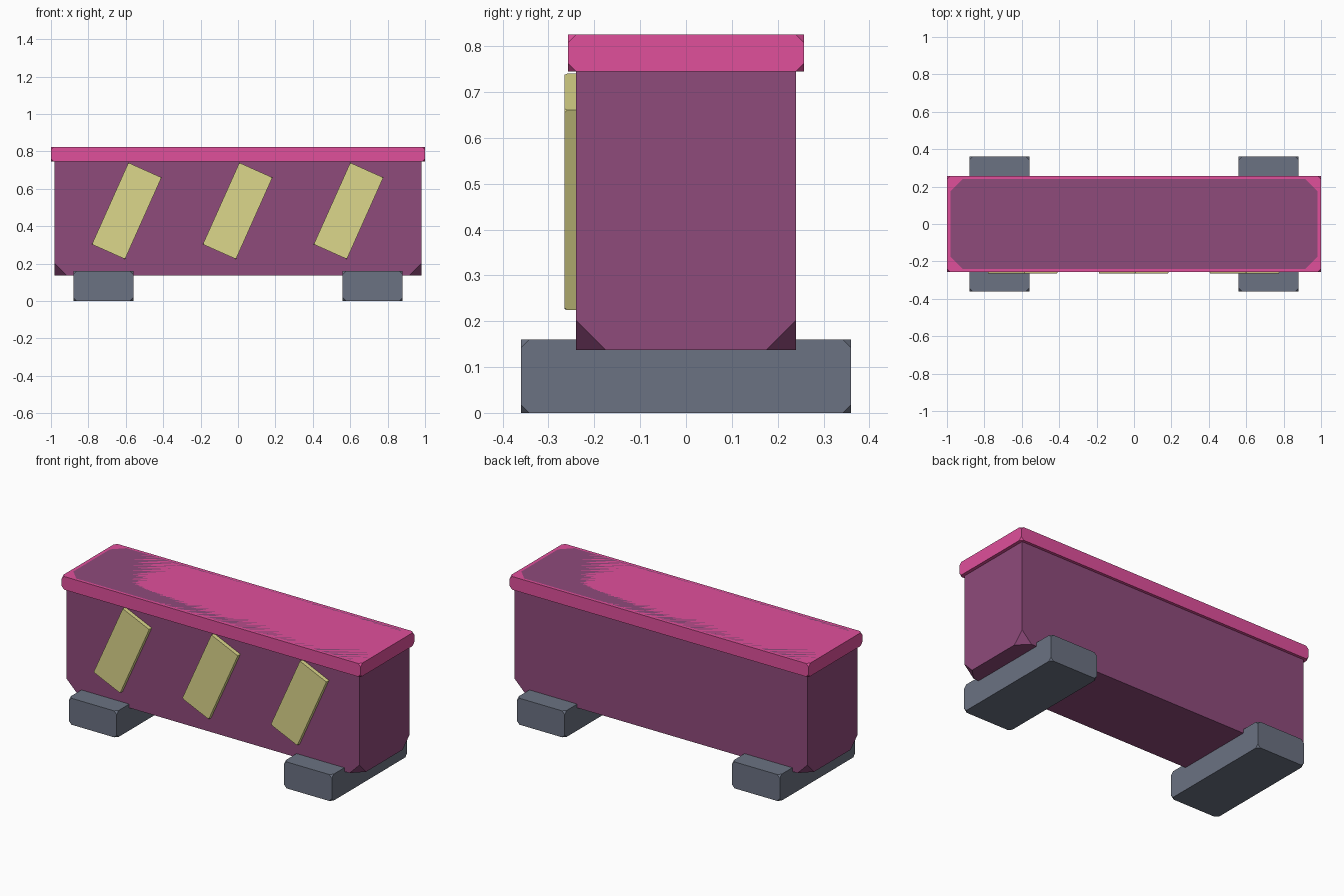
import bpy, bmesh
from math import radians
from mathutils import Matrix, Vector

if "Cube" in bpy.data.objects:
    bpy.data.objects.remove(bpy.data.objects["Cube"])


def material(name, rgb):
    m = bpy.data.materials.new(name)
    m.diffuse_color = (*rgb, 1)
    m.use_nodes = True
    m.node_tree.nodes["Principled BSDF"].inputs["Base Color"].default_value = m.diffuse_color
    return m


PURPLE = material("purple", (0.275, 0.069, 0.198))
PINK = material("pink", (0.745, 0.08, 0.33))
YELLOW = material("yellow", (0.72, 0.68, 0.26))
GREY = material("slate", (0.147, 0.168, 0.223))


def cut_box(name, center, size, cut, mat, tilt=0):
    """Box whose eight corners are sliced off; edges stay sharp."""
    half = Vector(size) / 2
    bm = bmesh.new()
    for sx in (-1, 1):
        for sy in (-1, 1):
            for sz in (-1, 1):
                sign = (sx, sy, sz)
                for axis in range(3):
                    p = Vector([s * h for s, h in zip(sign, half)])
                    p[axis] -= sign[axis] * cut
                    bm.verts.new(p)
    bmesh.ops.convex_hull(bm, input=bm.verts[:])
    bmesh.ops.dissolve_limit(bm, angle_limit=radians(1),
                             verts=bm.verts[:], edges=bm.edges[:])
    bmesh.ops.recalc_face_normals(bm, faces=bm.faces[:])
    mesh = bpy.data.meshes.new(name)
    bm.to_mesh(mesh)
    bm.free()
    mesh.materials.append(mat)
    obj = bpy.data.objects.new(name, mesh)
    obj.matrix_world = Matrix.Translation(center) @ Matrix.Rotation(tilt, 4, 'Y')
    bpy.context.collection.objects.link(obj)
    return obj


# Main body and the top rail around it
cut_box("barrier_body", (0, 0, 0.481), (1.96, 0.48, 0.688), 0.065, PURPLE)
cut_box("top_rail", (0, 0, 0.785), (2.0, 0.514, 0.08), 0.017, PINK)

# Cross feet at both ends
for side, x in (("left", -0.72), ("right", 0.72)):
    cut_box(f"{side}_foot", (x, 0, 0.08), (0.32, 0.72, 0.16), 0.018, GREY)

# Slanted stripes on the front
for i in range(3):
    cut_box(f"stripe_{i + 1}", (0.593 * (i - 1) - 0.002, -0.245, 0.482),
            (0.194, 0.04, 0.478), 0.006, YELLOW, radians(24.1))
